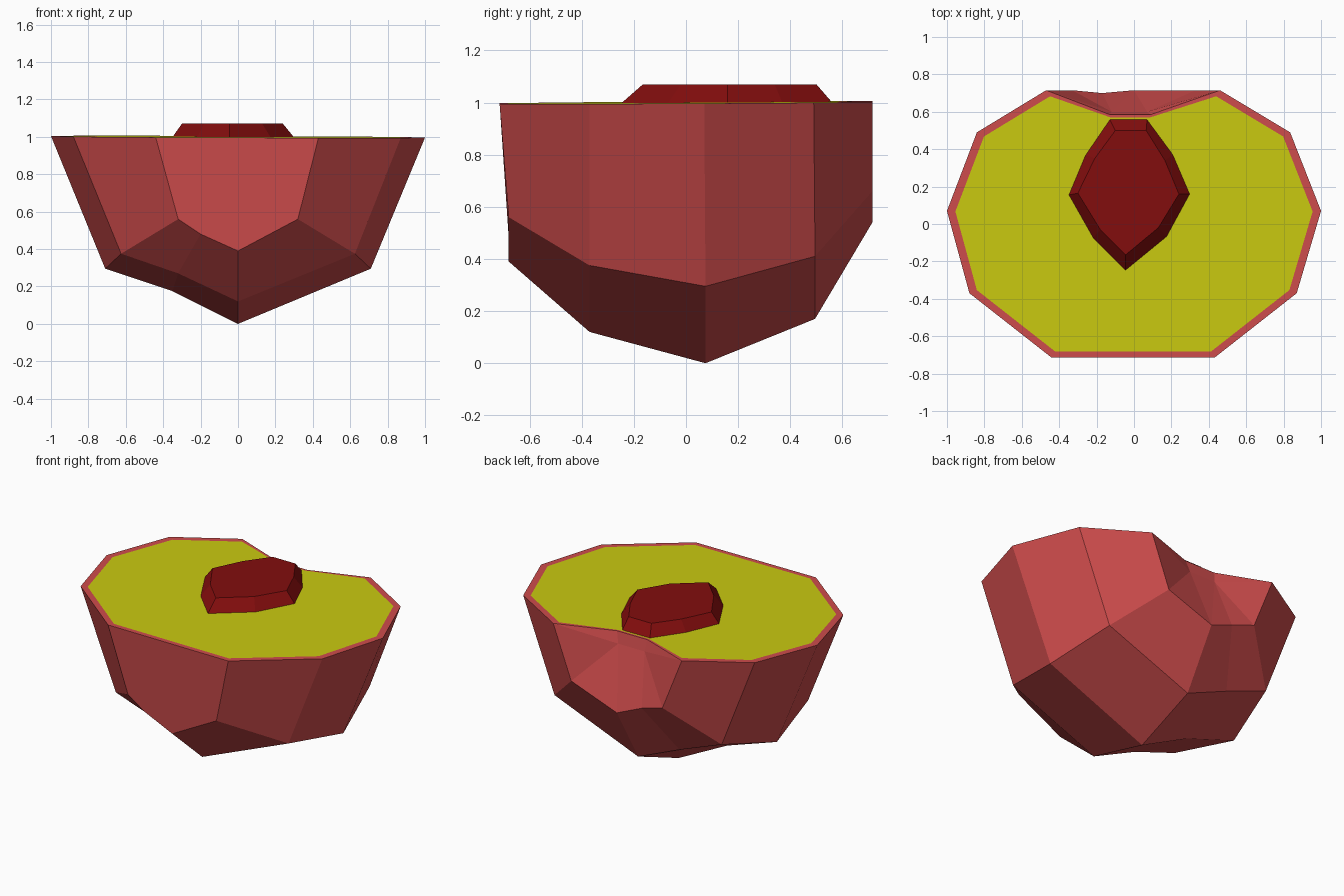
import bpy, bmesh

if "Cube" in bpy.data.objects:
    bpy.data.objects.remove(bpy.data.objects["Cube"])


def material(name, rgb):
    m = bpy.data.materials.new(name)
    m.diffuse_color = (*rgb, 1)
    m.use_nodes = True
    m.node_tree.nodes["Principled BSDF"].inputs["Base Color"].default_value = m.diffuse_color
    return m


def finish(bm, name, mats):
    bmesh.ops.recalc_face_normals(bm, faces=bm.faces)
    me = bpy.data.meshes.new(name)
    bm.to_mesh(me)
    bm.free()
    for m in mats:
        me.materials.append(m)
    ob = bpy.data.objects.new(name, me)
    bpy.context.collection.objects.link(ob)
    return ob


def top_z(x, y):
    # the cut plane is very slightly tilted
    return 1.0 - 0.004 * x + 0.006 * y


skin = material("red skin", (0.62, 0.072, 0.072))
flesh = material("yellow flesh", (0.59, 0.59, 0.005))
stone = material("dark red stone", (0.225, 0.004, 0.004))

# Fruit body: cross-sections from front to back
# (rim y, lower y, rim left x, rim right x, mid x, mid z, half x, half z, bottom z)
SECTIONS = [
    (-0.715, -0.68, -0.44, 0.43, 0.32, 0.56, -0.20, 0.48, 0.39),
    (-0.37, -0.37, -0.88, 0.87, 0.625, 0.375, -0.32, 0.27, 0.12),
    (0.07, 0.075, -1.0, 1.0, 0.71, 0.295, -0.35, 0.175, 0.0),
    (0.49, 0.495, -0.84, 0.835, 0.605, 0.41, -0.30, 0.295, 0.17),
    (0.715, 0.715, -0.47, 0.46, 0.33, 0.66, -0.17, 0.61, 0.54),
]
bm = bmesh.new()
rings = []
for ry, y, xl, xr, mx, mz, hx, hz, bz in SECTIONS:
    hy = y - 0.015 if y > 0.7 else y
    pts = [(xr, ry, top_z(xr, ry)), (mx, y, mz), (0, y, bz),
           (hx, hy, hz), (-mx, y, mz), (xl, ry, top_z(xl, ry))]
    rings.append([bm.verts.new(p) for p in pts])
for a, b in zip(rings, rings[1:]):
    for i in range(5):
        bm.faces.new((a[i], a[i + 1], b[i + 1], b[i]))
bm.faces.new(rings[0])

# Stem dent at the back: notch in the rim, with facets fanning down from it
n_r, n_l = [bm.verts.new((x, 0.585, top_z(x, 0.585))) for x in (0.09, -0.13)]
p, q = [bm.verts.new((x, 0.60, 0.93)) for x in (0.07, -0.12)]
end = rings[-1]
for tri in [(end[0], end[1], p), (end[1], end[2], p), (end[2], q, p),
            (end[2], end[3], q), (end[3], end[4], q), (end[4], end[5], q),
            (end[0], p, n_r), (end[5], n_l, q), (p, q, n_l, n_r)]:
    bm.faces.new(tri)

# Cut top: thin skin border around the flesh
outer = [r[0] for r in rings] + [n_r, n_l] + [r[5] for r in reversed(rings)]
inner = []
for v in outer:
    s = 0.975 if v in (n_r, n_l) else 0.955
    x, y = v.co.x * s, v.co.y * s
    inner.append(bm.verts.new((x, y, top_z(x, y))))
n = len(outer)
for i in range(n):
    j = (i + 1) % n
    bm.faces.new((outer[i], outer[j], inner[j], inner[i]))
cut = bm.faces.new(inner)
cut.material_index = 1
finish(bm, "fruit_half", [skin, flesh])

# Stone: base outline with a slightly smaller flat top
BASE = [(-0.35, 0.155), (-0.22, -0.075), (-0.045, -0.25), (0.175, -0.07), (0.30, 0.16),
        (0.21, 0.37), (0.07, 0.56), (-0.13, 0.56), (-0.26, 0.37)]
TOP = [(-0.30, 0.165), (-0.18, -0.03), (-0.045, -0.165), (0.13, -0.02), (0.24, 0.16),
       (0.165, 0.34), (0.065, 0.50), (-0.10, 0.50), (-0.21, 0.35)]
bm = bmesh.new()
lo = [bm.verts.new((x, y, top_z(x, y) - 0.003)) for x, y in BASE]
hi = [bm.verts.new((x, y, 1.07)) for x, y in TOP]
for i in range(len(lo)):
    j = (i + 1) % len(lo)
    bm.faces.new((lo[i], lo[j], hi[j], hi[i]))
bm.faces.new(hi)
bm.faces.new(lo[::-1])
finish(bm, "stone", [stone])
